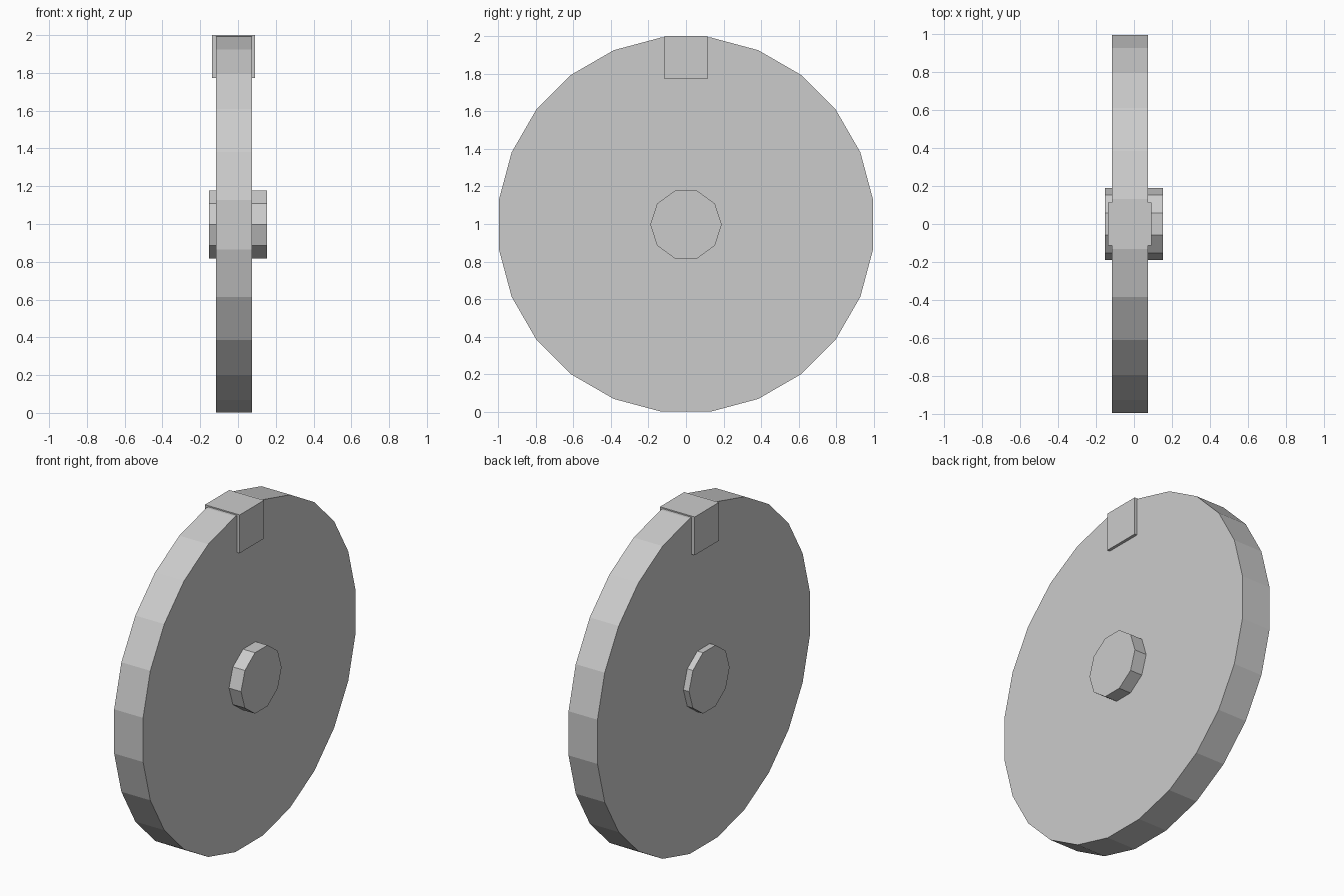
import bpy
from math import radians

if "Cube" in bpy.data.objects:
    bpy.data.objects.remove(bpy.data.objects["Cube"])

CZ = 0.997  # axle height


def x_cylinder(name, sides, radius, x0, x1, spin):
    """Flat-sided cylinder lying along x, turned by spin degrees about its axis."""
    bpy.ops.mesh.primitive_cylinder_add(
        vertices=sides, radius=radius, depth=x1 - x0,
        location=((x0 + x1) / 2, 0, CZ),
        rotation=(0, radians(90), 0))
    ob = bpy.context.object
    ob.name = name
    # spin about the cylinder's own axis in mesh space
    from mathutils import Matrix
    ob.data.transform(Matrix.Rotation(radians(spin), 4, 'Z'))
    return ob


# Wheel disc: 24 sides, flat at top and bottom
x_cylinder("wheel_disc", 24, 1.0045, -0.116, 0.074, 7.5)

# Hub: 10 sides, a corner pointing to each side (y)
x_cylinder("hub", 10, 0.19, -0.153, 0.153, 0)

# Rim block straddling the top of the disc
bpy.ops.mesh.primitive_cube_add(size=1, location=(-0.023, 0, 1.8865))
block = bpy.context.object
block.name = "rim_block"
block.scale = (0.228, 0.228, 0.227)
